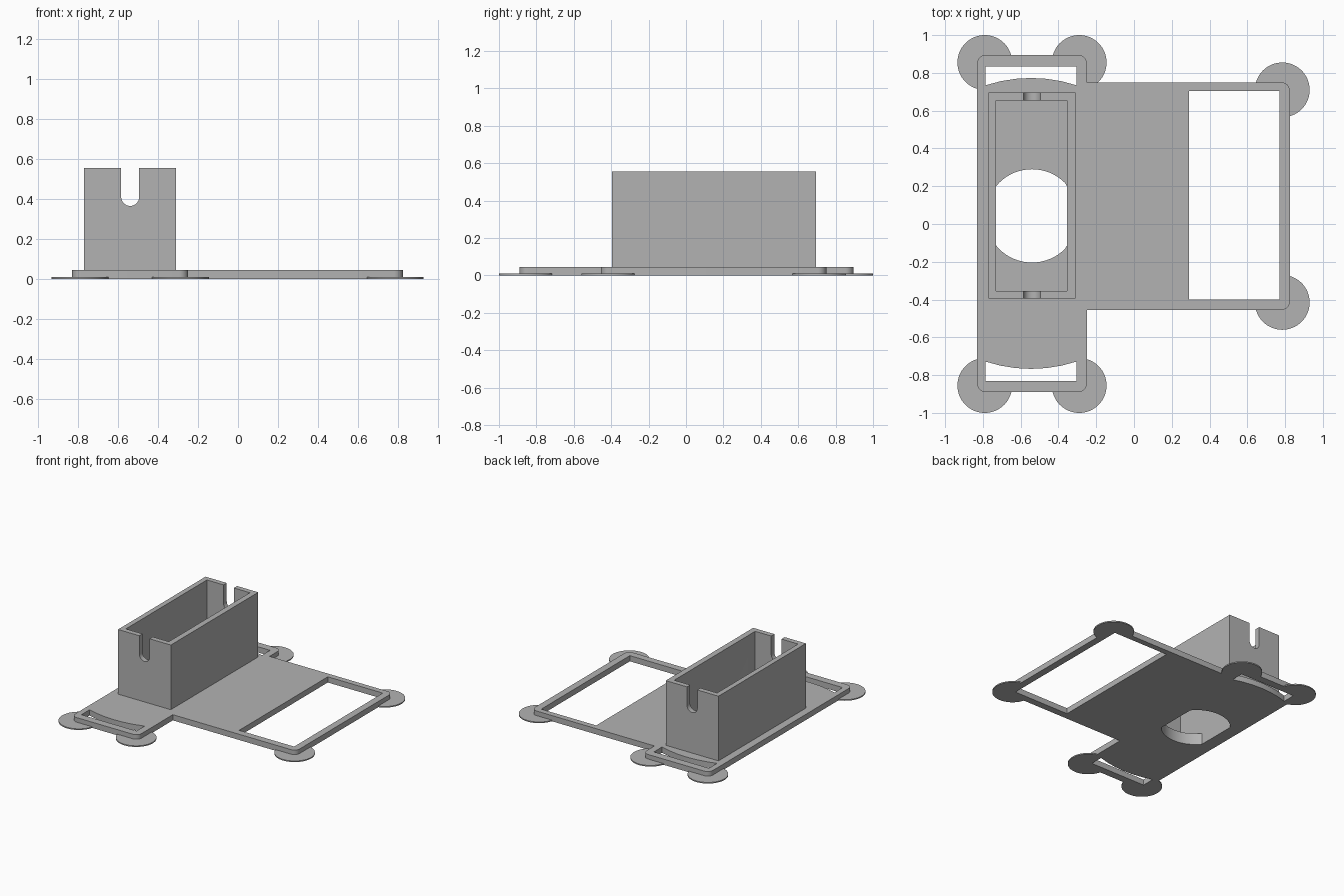
import bpy, bmesh, math
from mathutils import Matrix

cube = bpy.data.objects.get("Cube")
if cube:
    bpy.data.objects.remove(cube, do_unlink=True)

grey = bpy.data.materials.new("plain grey")
grey.use_nodes = True
grey.diffuse_color = (0.45, 0.45, 0.45, 1)
grey.node_tree.nodes["Principled BSDF"].inputs["Base Color"].default_value = (0.45, 0.45, 0.45, 1)

PLATE_TOP, FLOOR_TOP, BOX_TOP = 0.045, 0.09, 0.555
BOX_X, BOX_Y = -0.54, 0.15


def prism(name, points, low, high, matrix=Matrix()):
    """Extrude a flat outline from low to high."""
    bm = bmesh.new()
    face = bm.faces.new([bm.verts.new((x, y, low)) for x, y in points])
    top = bmesh.ops.extrude_face_region(bm, geom=[face])["geom"]
    bmesh.ops.translate(bm, vec=(0, 0, high - low),
                        verts=[v for v in top if isinstance(v, bmesh.types.BMVert)])
    bm.transform(matrix)
    bmesh.ops.recalc_face_normals(bm, faces=bm.faces)
    mesh = bpy.data.meshes.new(name)
    bm.to_mesh(mesh)
    bm.free()
    mesh.materials.append(grey)
    obj = bpy.data.objects.new(name, mesh)
    bpy.context.collection.objects.link(obj)
    return obj


def arc(cx, cy, radius, start, end, steps):
    angles = [math.radians(start + (end - start) * i / steps) for i in range(steps + 1)]
    return [(cx + radius * math.cos(a), cy + radius * math.sin(a)) for a in angles]


def circle(cx, cy, radius, steps=64):
    return arc(cx, cy, radius, 0, 360, steps)[:-1]


def rectangle(x0, x1, y0, y1):
    return [(x0, y0), (x1, y0), (x1, y1), (x0, y1)]


def cut(obj, cutters):
    for cutter in cutters:
        mod = obj.modifiers.new("cut", "BOOLEAN")
        mod.operation, mod.solver, mod.object = "DIFFERENCE", "EXACT", cutter
    bpy.context.view_layer.update()
    result = bpy.data.meshes.new_from_object(
        obj.evaluated_get(bpy.context.evaluated_depsgraph_get()))
    obj.modifiers.clear()
    obj.data = result
    result.shade_smooth()
    result.set_sharp_from_angle(angle=math.radians(30))


# Base plate outline: a tall strip joined to a wide panel, outer corners rounded
R = 0.045
outline = (arc(-0.83 + R, -0.89 + R, R, 180, 270, 8)
           + arc(-0.25 - R, -0.89 + R, R, 270, 360, 8)
           + [(-0.25, -0.455)]
           + arc(0.825 - R, -0.455 + R, R, 270, 360, 8)
           + arc(0.825 - R, 0.75 - R, R, 0, 90, 8)
           + [(-0.25, 0.75)]
           + arc(-0.25 - R, 0.895 - R, R, 0, 90, 8)
           + arc(-0.83 + R, 0.895 - R, R, 90, 180, 8))
plate = prism("base_plate", outline, 0, PLATE_TOP)

# Openings in the plate: large window and two slots with a bowed inner edge
windows = [prism("window_cutter", rectangle(0.29, 0.77, -0.40, 0.705), -0.1, 0.2)]
for side, edge in ((1, 0.835), (-1, -0.83)):
    bow = [(x, 0.003 + side * y) for x, y in arc(-0.545, 0, 0.77, 108.2, 71.8, 6)]
    slot = bow + [(-0.305, edge), (-0.785, edge)]
    windows.append(prism("slot_cutter", slot, -0.1, 0.2))

# Round hole through the floor, flattened by the side walls of the box
hole = [(min(max(x, -0.73), -0.355), y) for x, y in circle(BOX_X, 0.043, 0.247)]
floor_hole = prism("floor_hole_cutter", hole, -0.1, 0.3)

# Open box with a round-bottomed notch in each end wall
box = prism("open_box", rectangle(-0.77, -0.31, -0.395, 0.695), PLATE_TOP, BOX_TOP)
cavity = prism("cavity_cutter", rectangle(-0.73, -0.355, -0.355, 0.655), FLOOR_TOP, 1)
notch_shape = arc(BOX_X, 0.41, R, 180, 360, 16) + [(BOX_X + R, 1), (BOX_X - R, 1)]
notch = prism("notch_cutter", notch_shape, -1, 1, Matrix.Rotation(math.radians(90), 4, "X"))

cut(plate, windows + [floor_hole])
cut(box, [cavity, notch, floor_hole])

# Thin round pads under the corners
for i, (x, y) in enumerate([(-0.79, 0.855), (-0.29, 0.855), (-0.79, -0.855),
                            (-0.29, -0.855), (0.785, 0.71), (0.785, -0.415)]):
    cut(prism(f"corner_pad_{i + 1}", circle(x, y, 0.145), 0, 0.009), windows)

for cutter in windows + [floor_hole, cavity, notch]:
    bpy.data.objects.remove(cutter, do_unlink=True)
